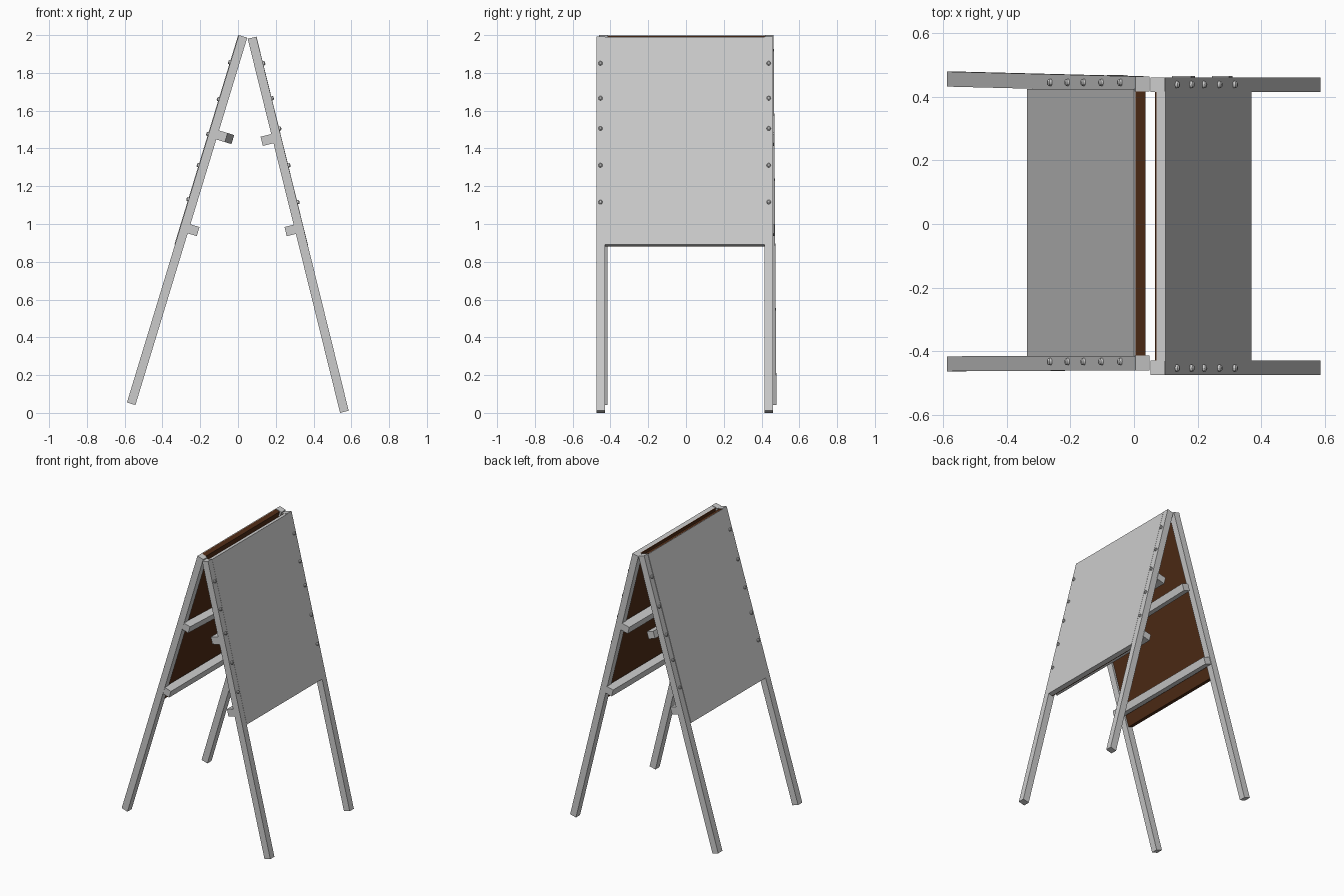
import bpy, bmesh, math
from mathutils import Matrix, Vector

if "Cube" in bpy.data.objects:
    bpy.data.objects.remove(bpy.data.objects["Cube"])

brown = bpy.data.materials.new("brown_board")
brown.diffuse_color = (0.08, 0.025, 0.008, 1)
brown.use_nodes = True
brown.node_tree.nodes["Principled BSDF"].inputs["Base Color"].default_value = brown.diffuse_color


def make_frame(top, bottom, side):
    """Local axes: n = outward, y = y, t = up along the leg; origin at top outer edge."""
    up = Vector((top[0] - bottom[0], 0, top[1] - bottom[1]))
    length = up.length
    up.normalize()
    n = Vector((side * up.z, 0, -side * up.x))
    m = Matrix(((n.x, 0, up.x, top[0]), (0, 1, 0, 0), (n.z, 0, up.z, top[1]), (0, 0, 0, 1)))
    return m, length, up.z


def finish(name, bm, mat=None):
    bmesh.ops.recalc_face_normals(bm, faces=bm.faces)
    me = bpy.data.meshes.new(name)
    bm.to_mesh(me)
    bm.free()
    ob = bpy.data.objects.new(name, me)
    bpy.context.collection.objects.link(ob)
    if mat:
        me.materials.append(mat)
    return ob


def box(name, m, n, y, t, splay=0, skew=0, mat=None):
    """Box from ranges; splay moves y at the lower end, skew moves n at the back end."""
    bm = bmesh.new()
    bmesh.ops.create_cube(bm, size=1)
    for v in bm.verts:
        i, j, k = (int(c > 0) for c in v.co)
        p = Vector((n[i] + (skew if j else 0), y[j] + (0 if k else splay), t[k]))
        v.co = m @ p
    return finish(name, bm, mat)


def bolt(name, m, y, t):
    bm = bmesh.new()
    for r1, r2, h, off in ((0.011, 0.011, 0.01, 0.003), (0.011, 0.006, 0.004, 0.01)):
        bmesh.ops.create_cone(bm, cap_ends=True, segments=12, radius1=r1, radius2=r2, depth=h,
                              matrix=m @ Matrix.Translation((off, y, t)) @ Matrix.Rotation(math.pi / 2, 4, 'Y'))
    finish(name, bm)


W = 0.047
# Frame data: side, top/bottom outer points, legs (y range, splay), bolts, bars, panel
right = dict(side=1, top=(0.097, 1.992), bottom=(0.586, 0.0115),
             legs=(((-0.475, -0.429), 0), ((0.415, 0.461), 0)),
             bolt_y=(-0.453, 0.438), bolt_z=(1.85, 1.665, 1.505, 1.31, 1.115),
             bars=((1.465, 0.058, 0), (0.985, 0.05, 0)),
             panel_y=(-0.43, 0.416), sheet=(-0.028, 0.001), board=(-0.033, -0.028))
left = dict(side=-1, top=(0.004, 2.0), bottom=(-0.588, 0.055),
            legs=(((-0.46, -0.413), -0.003), ((0.417, 0.464), 0.015)),
            bolt_y=(-0.433, 0.445), bolt_z=(1.855, 1.66, 1.475, 1.31, 1.13),
            bars=((1.487, 0.048, -0.036), (0.99, 0.05, 0)),
            panel_y=(-0.416, 0.424), sheet=(-0.002, 0.003), board=(-0.034, -0.002))

for label, d in (("right", right), ("left", left)):
    m, length, cz = make_frame(d["top"], d["bottom"], d["side"])
    to_t = lambda z: (z - d["top"][1]) / cz
    # Legs and bolts
    for pos, (yr, splay), by in zip(("front", "back"), d["legs"], d["bolt_y"]):
        box(f"{label}_{pos}_leg", m, (-W, 0), yr, (-length, 0), splay=splay)
        for i, z in enumerate(d["bolt_z"]):
            bolt(f"{label}_{pos}_bolt_{i + 1}", m, by, to_t(z))
    # Cross bars on the inner side
    y0, y1 = d["legs"][0][0][0], d["legs"][1][0][1]
    for pos, (z, out, skew) in zip(("upper", "lower"), d["bars"]):
        t = to_t(z)
        box(f"{label}_{pos}_crossbar", m, (-W - out, -W + 0.004), (y0, y1 + 0.004),
            (t - 0.027, t + 0.023), skew=skew)
    # Writing sheet with brown backing board
    t0 = to_t(0.89)
    box(f"{label}_writing_sheet", m, d["sheet"], d["panel_y"], (t0, -0.003))
    box(f"{label}_backing_board", m, d["board"], d["panel_y"], (t0, -0.003), mat=brown)
